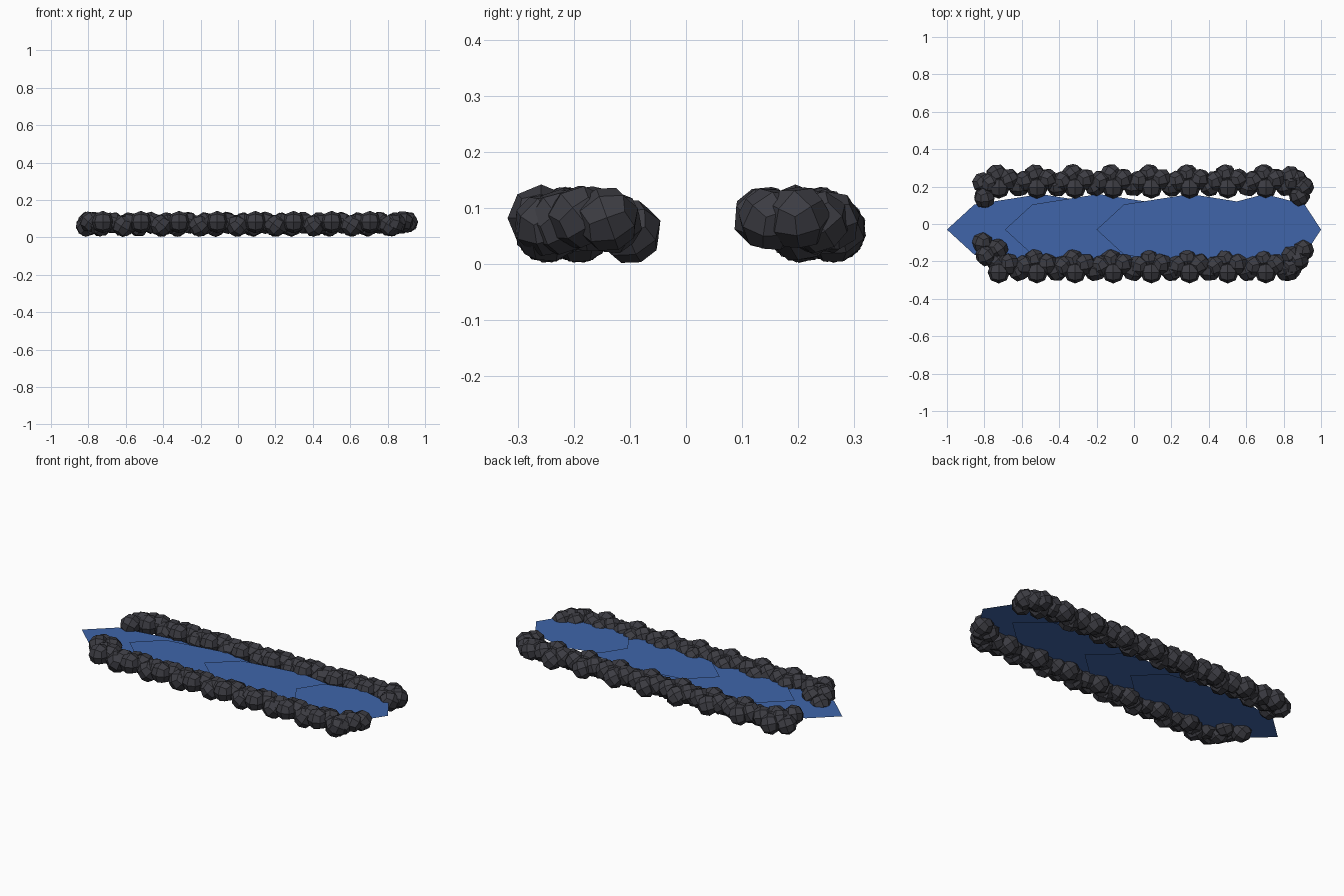
import bpy, bmesh, math, random
from mathutils import Matrix, Vector, Euler

if "Cube" in bpy.data.objects:
    bpy.data.objects.remove(bpy.data.objects["Cube"])

random.seed(4)


def material(name, rgb):
    m = bpy.data.materials.new(name)
    m.diffuse_color = (*rgb, 1)
    m.use_nodes = True
    m.node_tree.nodes["Principled BSDF"].inputs["Base Color"].default_value = m.diffuse_color
    return m


def finish(bm, name, mat):
    me = bpy.data.meshes.new(name)
    bm.to_mesh(me)
    bm.free()
    me.materials.append(mat)
    ob = bpy.data.objects.new(name, me)
    bpy.context.collection.objects.link(ob)
    return ob


water_mat = material("water", (0.05, 0.13, 0.40))
rock_mat = material("rock", (0.045, 0.045, 0.055))

# Water: overlapping stretched octagons, each a little higher than the last
for i, (cx, rx, z) in enumerate([(-0.5, 0.5, 0.066), (-0.19, 0.5, 0.075),
                                 (0.3, 0.5, 0.084), (0.7, 0.3, 0.092)]):
    bm = bmesh.new()
    bm.faces.new([bm.verts.new((cx + rx * math.cos(k * math.pi / 4),
                                -0.03 + 0.19 * math.sin(k * math.pi / 4), z))
                  for k in range(8)])
    finish(bm, f"water_{i + 1}", water_mat)


def add_rock(bm, x, y, z, turned=True, r=0.06):
    """Low-poly quad sphere: a cube cut once and rounded."""
    rock = bmesh.new()
    bmesh.ops.create_cube(rock, size=1)
    bmesh.ops.subdivide_edges(rock, edges=rock.edges[:], cuts=1, use_grid_fill=True)
    rot = Euler([random.uniform(0.2, 0.8) for _ in range(3)]).to_matrix() if turned else Matrix.Identity(3)
    for v in rock.verts:
        v.co = rot @ (v.co.normalized() * r) + Vector((x, y, z))
    tmp = bpy.data.meshes.new("tmp")
    rock.to_mesh(tmp)
    rock.free()
    bm.from_mesh(tmp)
    bpy.data.meshes.remove(tmp)


# Repeating rock cluster of a bank: x, y, z, turned
CLUSTER = [(0, 0.262, 0.062, True), (0.012, 0.195, 0.082, False),
           (0.065, 0.238, 0.078, True), (0.12, 0.205, 0.062, True),
           (0.15, 0.228, 0.075, True)]


def bank(name, dy, ends):
    bm = bmesh.new()
    for k in range(8):
        for x, y, z, turned in CLUSTER:
            add_rock(bm, -0.735 + 0.204 * k + x, y + dy, z, turned)
    for x, y, z in ends:
        add_rock(bm, x, y, z, r=0.058)
    finish(bm, name, rock_mat)


# Banks with the loose rocks that close each end
bank("back_bank_rocks", 0,
     [(-0.81, 0.22, 0.062), (-0.80, 0.14, 0.084), (-0.77, 0.215, 0.08),
      (0.835, 0.255, 0.075), (0.87, 0.235, 0.075), (0.905, 0.20, 0.083), (0.885, 0.15, 0.08)])
bank("front_bank_rocks", -0.453,
     [(-0.81, -0.10, 0.058), (-0.73, -0.135, 0.075), (-0.79, -0.17, 0.083),
      (-0.73, -0.20, 0.07), (0.84, -0.17, 0.075), (0.905, -0.14, 0.08),
      (0.88, -0.19, 0.084), (0.83, -0.25, 0.07)])
